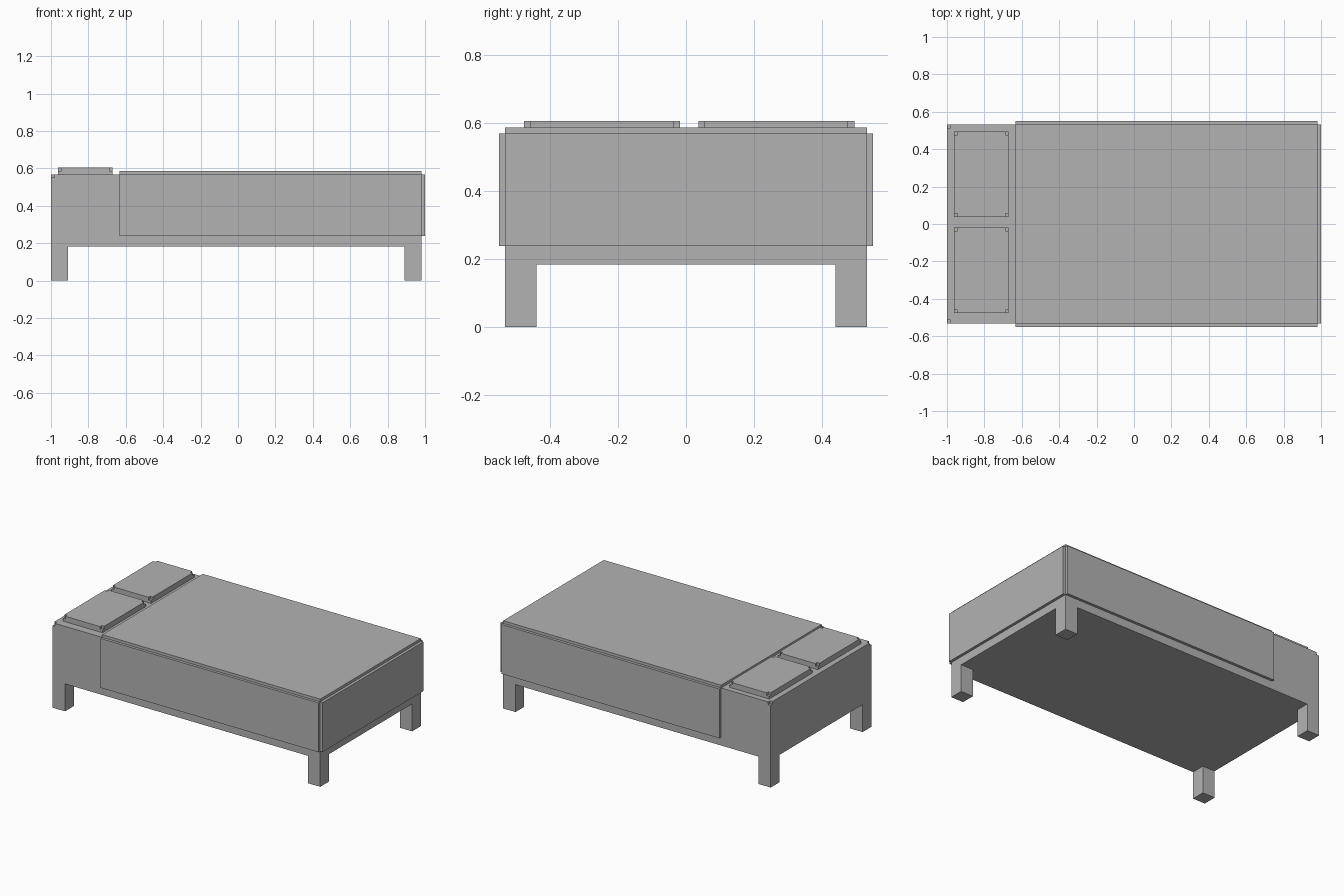
import bpy
import bmesh

if "Cube" in bpy.data.objects:
    bpy.data.objects.remove(bpy.data.objects["Cube"], do_unlink=True)

# Everything sits on a block grid of 109 x 60 x 33 units
U = 2 / 109
NX, NY = 109, 60

grey = bpy.data.materials.new("plain grey")
grey.use_nodes = True
grey.diffuse_color = (0.45, 0.45, 0.45, 1)
grey.node_tree.nodes["Principled BSDF"].inputs["Base Color"].default_value = (0.45, 0.45, 0.45, 1)


def rect(x0, x1, y0, y1):
    return [(x0, y0), (x1, y0), (x1, y1), (x0, y1)]


def notched(x0, x1, y0, y1, head_only=False):
    """Rectangle outline with one-unit square notches in its corners."""
    head = [(x0, y1 - 1), (x0, y0 + 1), (x0 + 1, y0 + 1), (x0 + 1, y0)]
    foot = [(x1, y0), (x1, y1)] if head_only else [
        (x1 - 1, y0), (x1 - 1, y0 + 1), (x1, y0 + 1),
        (x1, y1 - 1), (x1 - 1, y1 - 1), (x1 - 1, y1)]
    return head + foot + [(x0 + 1, y1), (x0 + 1, y1 - 1)]


def build(name, layers):
    """Stack prisms, each given as (outline, bottom, top), in one object."""
    bm = bmesh.new()
    for outline, z0, z1 in layers:
        base = bm.faces.new([bm.verts.new(((x - NX / 2) * U, (y - NY / 2) * U, z0 * U))
                             for x, y in outline])
        ext = bmesh.ops.extrude_face_region(bm, geom=[base], use_keep_orig=True)
        top = [v for v in ext["geom"] if isinstance(v, bmesh.types.BMVert)]
        bmesh.ops.translate(bm, verts=top, vec=(0, 0, (z1 - z0) * U))
    bmesh.ops.recalc_face_normals(bm, faces=bm.faces)
    mesh = bpy.data.meshes.new(name)
    bm.to_mesh(mesh)
    bm.free()
    mesh.materials.append(grey)
    obj = bpy.data.objects.new(name, mesh)
    bpy.context.collection.objects.link(obj)
    return obj


# Bed base and mattress, with small notches at the head corners
build("bed_body", [(rect(0, 108, 1, 59), 10, 30),
                   (notched(0, 108, 1, 59, head_only=True), 30, 31)])

# Four square legs
for end, x in (("head", 0), ("foot", 103)):
    for side, y in (("right", 1), ("left", 54)):
        build(f"{end}_{side}_leg", [(rect(x, x + 5, y, y + 5), 0, 10)])

# Blanket: top sheet and the three hanging sides
build("blanket_top", [(rect(20, 108, 1, 59), 31, 32)])
build("blanket_front", [(rect(20, 108, 0, 1), 13, 31)])
build("blanket_back", [(rect(20, 108, 59, 60), 13, 31)])
build("blanket_foot", [(rect(108, 109, 1, 59), 13, 31)])

# Two pillows, with notched upper corners
for side, y in (("front", 4), ("back", 32)):
    build(f"{side}_pillow", [(rect(2, 18, y, y + 25), 31, 32),
                             (notched(2, 18, y, y + 25), 32, 33)])
